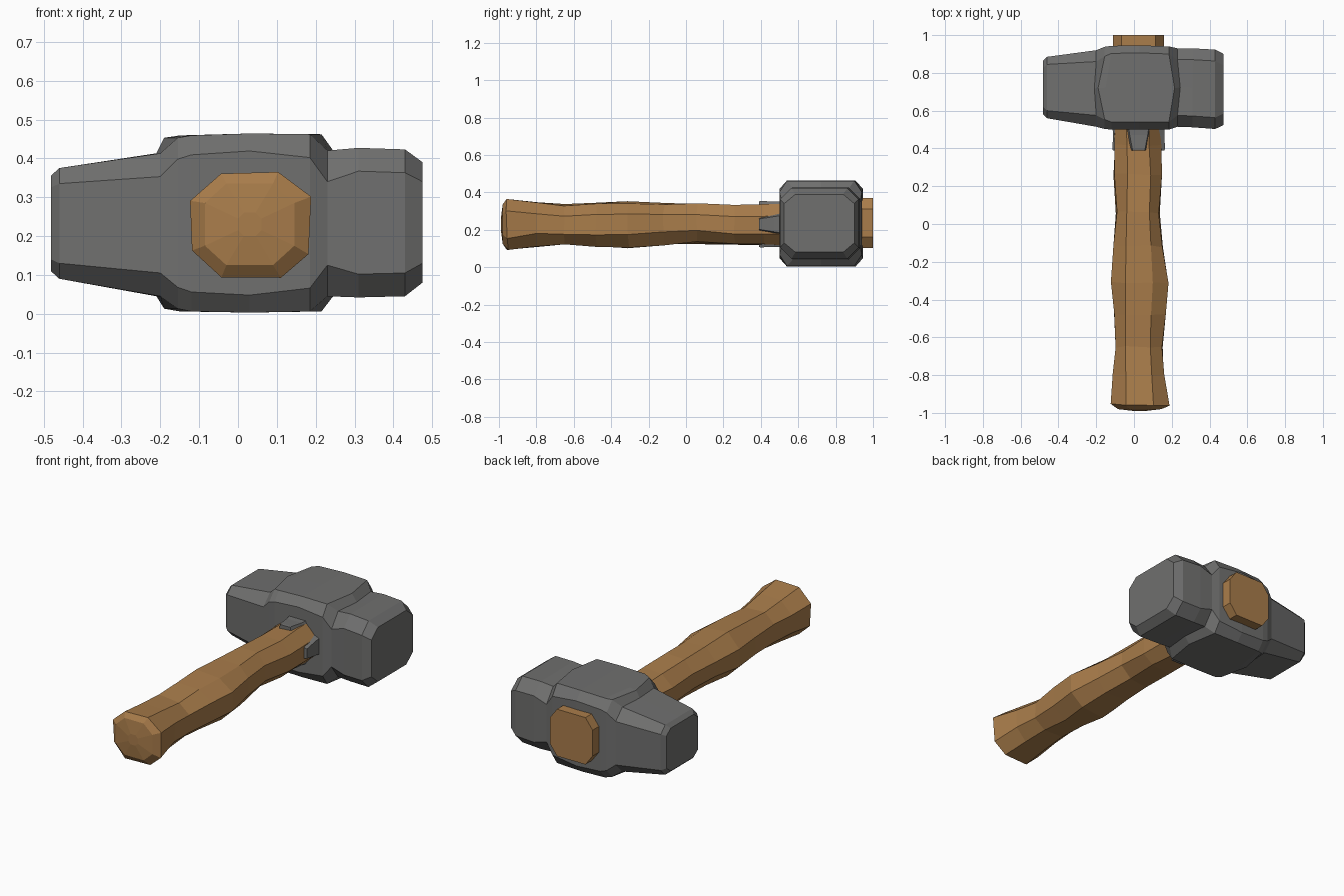
import bpy, bmesh, random
from mathutils import Vector

random.seed(4)
cube = bpy.data.objects.get("Cube")
if cube:
    bpy.data.objects.remove(cube, do_unlink=True)


def material(name, rgb):
    m = bpy.data.materials.new(name)
    m.use_nodes = True
    m.diffuse_color = (*rgb, 1)
    bsdf = next(n for n in m.node_tree.nodes if n.type == 'BSDF_PRINCIPLED')
    bsdf.inputs["Base Color"].default_value = (*rgb, 1)
    bsdf.inputs["Roughness"].default_value = 0.8
    return m


STEEL = material("grey steel", (0.16, 0.16, 0.157))
WOOD = material("warm wood", (0.40, 0.205, 0.07))


def loft(name, rings, mat, wobble=0.0):
    """Skin a list of equal-sized rings and close both ends."""
    bm = bmesh.new()
    loops = []
    for i, ring in enumerate(rings):
        amount = wobble if 1 < i < len(rings) - 2 else 0
        loops.append([bm.verts.new(Vector(p) + Vector(
            [random.uniform(-amount, amount) for _ in range(3)])) for p in ring])
    n = len(loops[0])
    for a, b in zip(loops, loops[1:]):
        for k in range(n):
            bm.faces.new((a[k], a[(k + 1) % n], b[(k + 1) % n], b[k]))
    bm.faces.new(loops[0])
    bm.faces.new(loops[-1][::-1])
    bmesh.ops.recalc_face_normals(bm, faces=bm.faces)
    mesh = bpy.data.meshes.new(name)
    bm.to_mesh(mesh)
    bm.free()
    mesh.materials.append(mat)
    ob = bpy.data.objects.new(name, mesh)
    bpy.context.collection.objects.link(ob)
    return ob


def octagon(u0, u1, v0, v1, cu, cv):
    return [(u0 + cu, v0), (u1 - cu, v0), (u1, v0 + cv), (u1, v1 - cv),
            (u1 - cu, v1), (u0 + cu, v1), (u0, v1 - cv), (u0, v0 + cv)]


def head_ring(x, y0, y1, z0, z1, cy, cz, bow):
    """Chamfered section with a middle point above and below, pushed along x."""
    pts = [(x, y, z) for y, z in octagon(y0, y1, z0, z1, cy, cz)]
    ym = (y0 + y1) / 2
    return [pts[0], (x + bow, ym, z0)] + pts[1:5] + [(x + bow, ym, z1)] + pts[5:]


# Hammer head: x, y range, z range, chamfer in y and z, bow of the middle
head_sections = [
    (-.482, .58, .865, .11, .355, .04, .03, 0),
    (-.46, .56, .885, .09, .375, .04, .04, 0),
    (-.20, .515, .92, .045, .413, .06, .06, -.01),
    (-.155, .503, .938, .013, .453, .05, .055, -.035),
    (-.12, .50, .943, .006, .459, .04, .05, -.03),
    (.03, .50, .946, .003, .464, .04, .045, 0),
    (.185, .50, .94, .006, .462, .04, .06, .03),
    (.23, .515, .93, .045, .42, .06, .08, .015),
    (.31, .512, .93, .042, .427, .06, .06, 0),
    (.43, .503, .923, .045, .423, .06, .06, 0),
    (.475, .525, .90, .08, .39, .06, .05, 0),
]
loft("hammer_head", [head_ring(*s) for s in head_sections], STEEL)

# Wooden handle: y, x range, z range, chamfer in x and z
handle_sections = [
    (-.99, .0, .06, .20, .26, .015, .015),
    (-.98, -.085, .145, .125, .335, .055, .05),
    (-.955, -.123, .183, .095, .36, .075, .065),
    (-.80, -.11, .163, .11, .345, .07, .065),
    (-.65, -.10, .145, .122, .332, .06, .06),
    (-.48, -.108, .163, .115, .338, .07, .06),
    (-.31, -.117, .178, .108, .347, .075, .065),
    (-.12, -.103, .155, .122, .338, .06, .06),
    (.06, -.092, .135, .13, .335, .06, .06),
    (.26, -.102, .152, .122, .335, .065, .06),
    (.42, -.10, .145, .12, .333, .06, .06),
    (.60, -.10, .145, .12, .34, .06, .06),
    (.93, -.11, .16, .102, .37, .045, .06),
    (1.0, -.11, .16, .102, .37, .045, .06),
]
loft("handle", [[(x, y, z) for x, z in octagon(x0, x1, z0, z1, cx, cz)]
                for y, x0, x1, z0, z1, cx, cz in handle_sections], WOOD, 0.007)

# Four tapering langets gripping the handle below the head
centre = Vector((.025, 0, .23))
for name, out, reach, wide in (("top_langet", Vector((0, 0, 1)), .125, .07),
                               ("bottom_langet", Vector((0, 0, -1)), .125, .07),
                               ("left_langet", Vector((1, 0, 0)), .14, .06),
                               ("right_langet", Vector((-1, 0, 0)), .14, .06)):
    side = out.cross(Vector((0, 1, 0)))
    rings = []
    for y, inner, outer, w in ((.39, -.04, -.003, .6), (.40, -.04, -.001, .65),
                               (.47, -.04, -.004, .9), (.54, -.04, 0, 1.1)):
        rings.append([centre + Vector((0, y, 0)) + out * (reach + d) + side * s * wide * w
                      for d, s in ((inner, -1), (outer, -.75), (outer, .75), (inner, 1))])
    loft(name, rings, STEEL)
